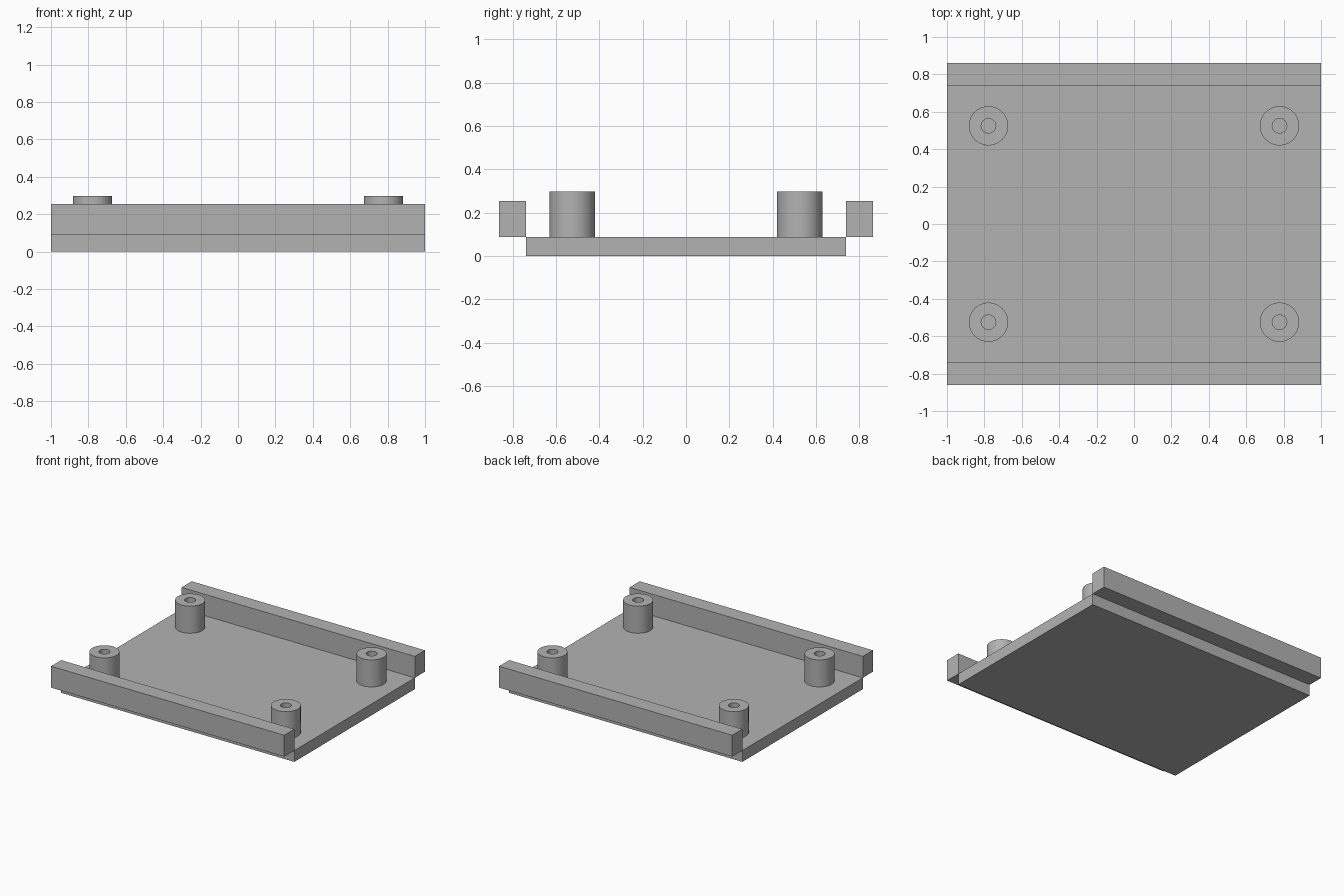
import bpy
import bmesh
from math import cos, sin, tau, radians

cube = bpy.data.objects.get("Cube")
if cube:
    bpy.data.objects.remove(cube, do_unlink=True)

PLATE_TOP = 0.088
PLATE_Y = 0.738
RAIL_Y = 0.862
RAIL_TOP = 0.254
POST_TOP = 0.298
SEGMENTS = 48

# Single grey material
grey = bpy.data.materials.new("grey")
grey.use_nodes = True
color = (0.45, 0.45, 0.45, 1)
grey.diffuse_color = color
grey.node_tree.nodes["Principled BSDF"].inputs["Base Color"].default_value = color


def finish(name, bm):
    bmesh.ops.recalc_face_normals(bm, faces=bm.faces)
    mesh = bpy.data.meshes.new(name)
    bm.to_mesh(mesh)
    bm.free()
    mesh.materials.append(grey)
    obj = bpy.data.objects.new(name, mesh)
    bpy.context.collection.objects.link(obj)
    return obj


def box(name, low, high):
    bm = bmesh.new()
    bmesh.ops.create_cube(bm, size=1)
    for v in bm.verts:
        v.co = [(a + b) / 2 + c * (b - a) for a, b, c in zip(low, high, v.co)]
    return finish(name, bm)


def tube(name, x, y, outer, inner, bottom, top):
    bm = bmesh.new()
    profile = [(outer, bottom), (outer, top), (inner, top), (inner, bottom)]
    rings = []
    for r, z in profile:
        rings.append([bm.verts.new((r * cos(tau * i / SEGMENTS), r * sin(tau * i / SEGMENTS), z))
                      for i in range(SEGMENTS)])
    for k, ring in enumerate(rings):
        following = rings[(k + 1) % len(rings)]
        for i in range(SEGMENTS):
            j = (i + 1) % SEGMENTS
            bm.faces.new((ring[i], ring[j], following[j], following[i]))
    obj = finish(name, bm)
    obj.location = (x, y, 0)
    bpy.ops.object.select_all(action="DESELECT")
    obj.select_set(True)
    bpy.context.view_layer.objects.active = obj
    bpy.ops.object.shade_smooth_by_angle(angle=radians(30))
    return obj


# Base plate
box("base_plate", (-1, -PLATE_Y, 0), (1, PLATE_Y, PLATE_TOP))

# Side rails, sitting just outside and above the plate edges
box("front_rail", (-1, -RAIL_Y, PLATE_TOP), (1, -PLATE_Y, RAIL_TOP))
box("back_rail", (-1, PLATE_Y, PLATE_TOP), (1, RAIL_Y, RAIL_TOP))

# Hollow mounting posts near the corners
for x_name, sx in (("right", -1), ("left", 1)):
    for y_name, sy in (("front", -1), ("back", 1)):
        tube(f"{y_name}_{x_name}_post", sx * 0.778, sy * 0.525, 0.105, 0.039, PLATE_TOP, POST_TOP)
